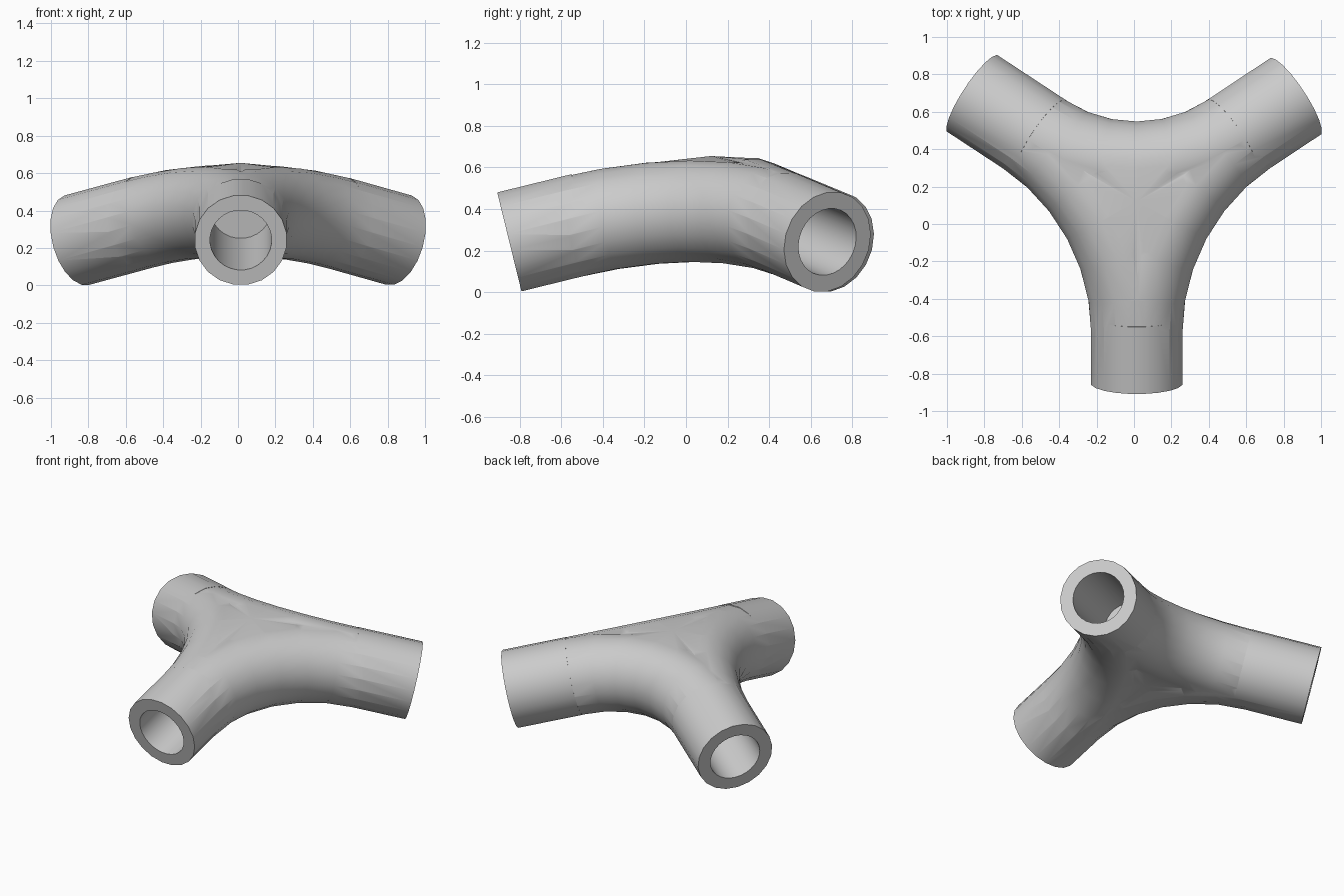
import bpy, bmesh, math
from mathutils import Vector

if "Cube" in bpy.data.objects:
    bpy.data.objects.remove(bpy.data.objects["Cube"], do_unlink=True)

R, BORE, SIDES, DEPTH = 0.248, 0.165, 20, 0.71
HUB = Vector((0.015, 0.12, 0.48))
ENDS = [Vector((0.015, -0.85, 0.242)), Vector((0.86, 0.68, 0.242)), Vector((-0.86, 0.695, 0.242))]
DIRS = [(e - HUB).normalized() for e in ENDS]
UP = Vector((0, 0, 1))

grey = bpy.data.materials.new("light_grey")
grey.use_nodes = True
grey.diffuse_color = (0.6, 0.6, 0.6, 1)
grey.node_tree.nodes["Principled BSDF"].inputs["Base Color"].default_value = (0.6, 0.6, 0.6, 1)


def make_object(name, bm):
    bmesh.ops.remove_doubles(bm, verts=bm.verts, dist=0.0005)
    bmesh.ops.recalc_face_normals(bm, faces=bm.faces)
    mesh = bpy.data.meshes.new(name)
    bm.to_mesh(mesh)
    bm.free()
    obj = bpy.data.objects.new(name, mesh)
    bpy.context.collection.objects.link(obj)
    mesh.materials.append(grey)
    return obj


def sweep(name, path, radius, sides=SIDES):
    """Closed round tube along a path, kept upright."""
    bm = bmesh.new()
    rings = []
    for i, p in enumerate(path):
        tangent = (path[min(i + 1, len(path) - 1)] - path[max(i - 1, 0)]).normalized()
        side = tangent.cross(UP).normalized()
        normal = side.cross(tangent)
        angles = [2 * math.pi * (k + 0.5) / sides for k in range(sides)]
        rings.append([bm.verts.new(p + radius * (math.cos(a) * side + math.sin(a) * normal)) for a in angles])
    for a, b in zip(rings, rings[1:]):
        for k in range(sides):
            n = (k + 1) % sides
            bm.faces.new((a[k], a[n], b[n], b[k]))
    bm.faces.new(rings[0])
    bm.faces.new(rings[-1])
    return make_object(name, bm)


def fillet(d1, d2, bow, steps=6):
    """Arc tangent to two arm axes, passing the hub at distance bow."""
    half = d1.angle(d2) / 2
    radius = bow / (1 / math.sin(half) - 1)
    mid = (d1 + d2).normalized()
    across = (d2 - d1).normalized()
    centre = HUB + mid * (radius + bow)
    sweep_angle = math.pi / 2 - half
    angles = [sweep_angle * (2 * i / steps - 1) for i in range(steps + 1)]
    return [centre + radius * (math.sin(a) * across - math.cos(a) * mid) for a in angles]


def boolean(target, tool, operation):
    mod = target.modifiers.new("join", "BOOLEAN")
    mod.operation = operation
    mod.solver = "EXACT"
    mod.object = tool
    bpy.context.view_layer.objects.active = target
    bpy.ops.object.modifier_apply(modifier=mod.name)
    bpy.data.objects.remove(tool, do_unlink=True)


# Curved webs between each pair of arms
arcs = [fillet(DIRS[i], DIRS[(i + 1) % 3], 0.2) for i in range(3)]
parts = []
for i, arc in enumerate(arcs):
    path = [arc[0] + DIRS[i] * 0.1] + arc + [arc[-1] + DIRS[(i + 1) % 3] * 0.1]
    parts.append(sweep("web", path, R - 0.0015))

# Straight arms
for end, d in zip(ENDS, DIRS):
    parts.append(sweep("arm", [end, HUB + d * 0.63], R))

# Hub filling the hollow between the webs
bm = bmesh.new()
loop = [p for arc in arcs for p in arc[1:-1]]
top = [bm.verts.new(p + UP * 0.243) for p in loop]
low = [bm.verts.new(p - UP * 0.225) for p in loop]
peak = bm.verts.new((HUB.x, HUB.y, 0.655))
base = bm.verts.new((HUB.x, HUB.y, 0.17))
for k in range(len(loop)):
    n = (k + 1) % len(loop)
    bm.faces.new((top[k], top[n], peak))
    bm.faces.new((low[n], low[k], base))
    bm.faces.new((top[n], top[k], low[k], low[n]))
parts.append(make_object("hub", bm))

# Join everything, then cut a blind bore in each arm
body = parts[0]
body.name = "three_way_tube_joint"
for part in parts[1:]:
    boolean(body, part, "UNION")
for end, d in zip(ENDS, DIRS):
    boolean(body, sweep("bore", [end + d * 0.1, end - d * DEPTH], BORE, 28), "DIFFERENCE")

bpy.ops.object.select_all(action="DESELECT")
body.select_set(True)
bpy.context.view_layer.objects.active = body
bpy.ops.object.shade_smooth_by_angle(angle=math.radians(35))
